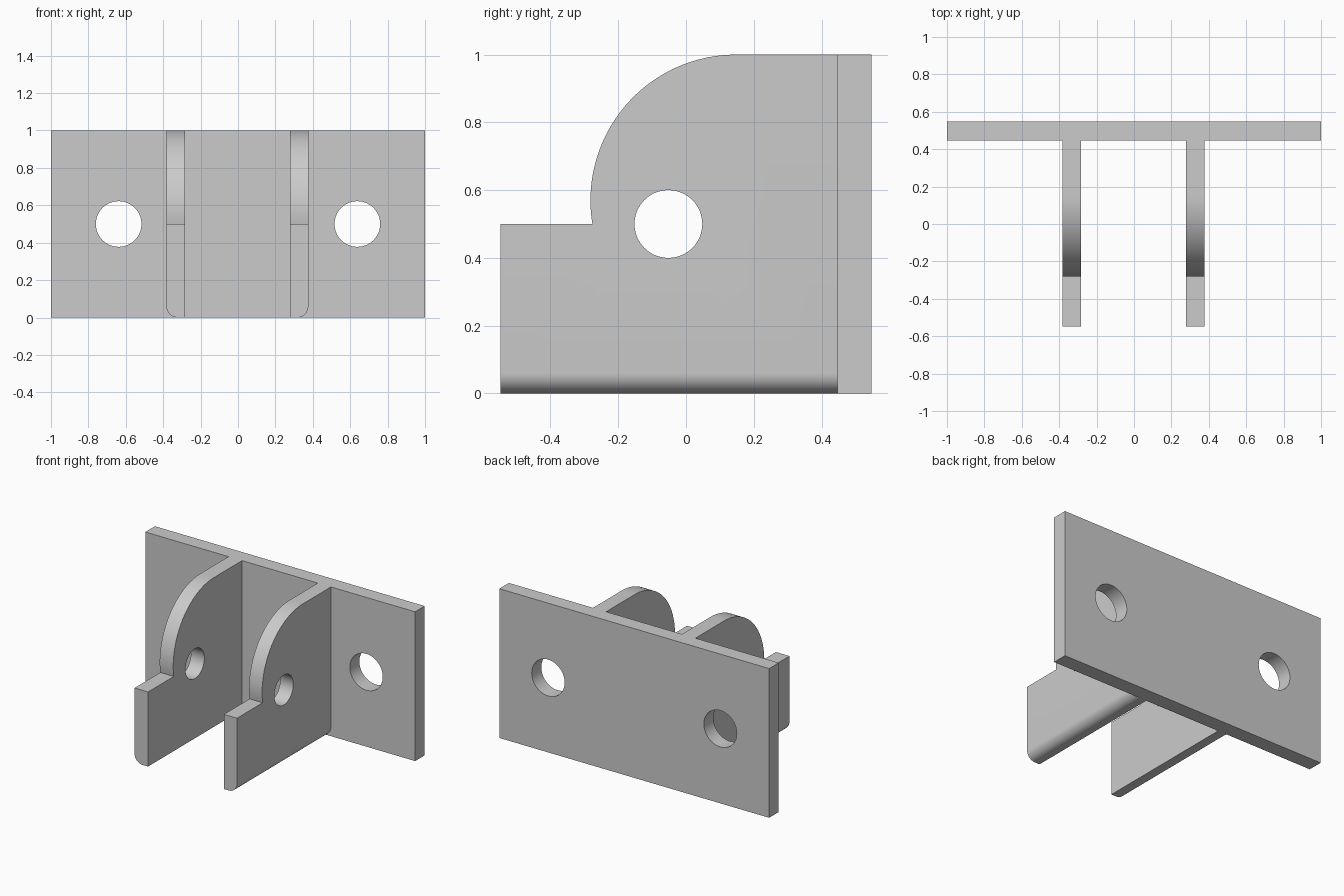
import bpy, bmesh, math
from mathutils import Vector, Matrix

if "Cube" in bpy.data.objects:
    bpy.data.objects.remove(bpy.data.objects["Cube"], do_unlink=True)

# Single plain grey
grey = bpy.data.materials.new("plain_grey")
grey.use_nodes = True
colour = (0.6, 0.6, 0.6, 1)
grey.diffuse_color = colour
grey.node_tree.nodes["Principled BSDF"].inputs["Base Color"].default_value = colour


def link(name, bm):
    bmesh.ops.recalc_face_normals(bm, faces=bm.faces)
    mesh = bpy.data.meshes.new(name)
    bm.to_mesh(mesh)
    bm.free()
    mesh.materials.append(grey)
    obj = bpy.data.objects.new(name, mesh)
    bpy.context.collection.objects.link(obj)
    return obj


def prism(points, offset):
    """Extrude a closed outline along offset."""
    bm = bmesh.new()
    face = bm.faces.new([bm.verts.new(p) for p in points])
    new = bmesh.ops.extrude_face_region(bm, geom=[face], use_keep_orig=True)["geom"]
    bmesh.ops.translate(bm, vec=offset, verts=[v for v in new if isinstance(v, bmesh.types.BMVert)])
    return bm


def drill(obj, centre, radius, axis):
    """Cut a round through-hole along an axis."""
    bm = bmesh.new()
    turn = Vector((0, 0, 1)).rotation_difference(Vector(axis)).to_matrix().to_4x4()
    bmesh.ops.create_cone(bm, cap_ends=True, segments=64, radius1=radius, radius2=radius,
                          depth=0.4, matrix=Matrix.Translation(centre) @ turn)
    cutter = link("hole_cutter", bm)
    cutter.hide_render = True
    mod = obj.modifiers.new("hole", "BOOLEAN")
    mod.operation = "DIFFERENCE"
    mod.solver = "EXACT"
    mod.object = cutter
    bpy.context.view_layer.objects.active = obj
    bpy.ops.object.modifier_apply(modifier=mod.name)
    bpy.data.objects.remove(cutter, do_unlink=True)


def smooth(obj):
    bpy.ops.object.select_all(action="DESELECT")
    obj.select_set(True)
    bpy.context.view_layer.objects.active = obj
    bpy.ops.object.shade_smooth_by_angle(angle=math.radians(30))


FRONT, WALL, BACK = -0.548, 0.447, 0.548

# Upright back plate with two mounting holes
plate = link("back_plate", prism(
    [(-1, WALL, 0), (1, WALL, 0), (1, WALL, 1), (-1, WALL, 1)], (0, BACK - WALL, 0)))
for side in (-1, 1):
    drill(plate, (side * 0.638, 0.5, 0.5), 0.122, (0, 1, 0))
smooth(plate)

# Side outline of a lug: low front step, then a large rounded shoulder
radius, cy, cz = 0.43, 0.148, 0.57
start = math.pi + math.asin((cz - 0.5) / radius)
steps = 32
outline = [(WALL, 0), (FRONT, 0), (FRONT, 0.5)]
for i in range(steps + 1):
    a = start + (math.pi / 2 - start) * i / steps
    outline.append((cy + radius * math.cos(a), cz + radius * math.sin(a)))
outline.append((WALL, 1))

# Two lugs, each with a pin hole and a rounded outer lower edge
for name, inner, outer in (("right_lug", -0.283, -0.383), ("left_lug", 0.279, 0.376)):
    bm = prism([(inner, y, z) for y, z in outline], (outer - inner, 0, 0))
    edge = [e for e in bm.edges
            if all(abs(v.co.x - outer) < 1e-4 and abs(v.co.z) < 1e-4 for v in e.verts)]
    bmesh.ops.bevel(bm, geom=edge, offset=0.06, segments=10, profile=0.5, affect="EDGES")
    lug = link(name, bm)
    drill(lug, ((inner + outer) / 2, -0.052, 0.5), 0.1, (1, 0, 0))
    smooth(lug)
